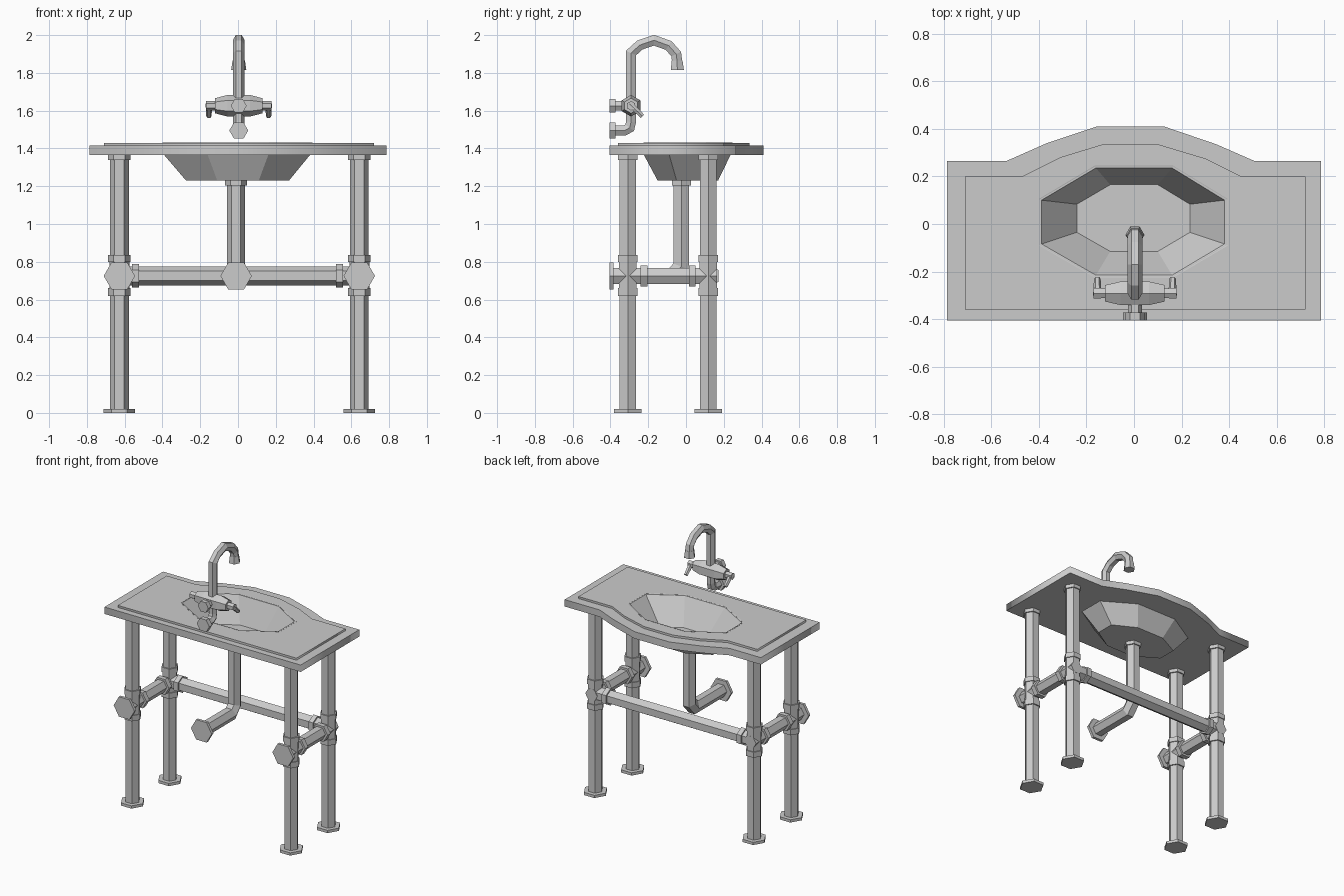
import bpy, bmesh, math
from mathutils import Vector as V

if "Cube" in bpy.data.objects:
    bpy.data.objects.remove(bpy.data.objects["Cube"])

X, Z = V((1, 0, 0)), V((0, 0, 1))


def finish(name, bm):
    bmesh.ops.recalc_face_normals(bm, faces=bm.faces[:])
    me = bpy.data.meshes.new(name)
    bm.to_mesh(me)
    bm.free()
    ob = bpy.data.objects.new(name, me)
    bpy.context.collection.objects.link(ob)
    return ob


def loft(bm, rings):
    loops = [[bm.verts.new(p) for p in r] for r in rings]
    n = len(loops[0])
    for a, b in zip(loops, loops[1:]):
        for i in range(n):
            j = (i + 1) % n
            bm.faces.new((a[i], a[j], b[j], b[i]))
    bm.faces.new(loops[0])
    bm.faces.new(loops[-1])


def pipe(bm, pts, radii, u=X):
    """Six-sided mitred tube; the path is planar and perpendicular to u."""
    pts = [V(p) for p in pts]
    if not isinstance(radii, (list, tuple)):
        radii = [radii] * len(pts)
    rings = []
    for i, p in enumerate(pts):
        d0 = (p - pts[i - 1]).normalized() if i else None
        d1 = (pts[i + 1] - p).normalized() if i < len(pts) - 1 else None
        d0, d1 = d0 or d1, d1 or d0
        t = (d0 + d1).normalized()
        v = u.cross(t) / max(t.dot(d0), 0.3)
        rings.append([p + radii[i] * (u * math.cos(k * math.pi / 3) + v * math.sin(k * math.pi / 3))
                      for k in range(6)])
    loft(bm, rings)


def pipes(name, specs):
    bm = bmesh.new()
    for s in specs:
        pipe(bm, *s)
    return finish(name, bm)


def octagon(x0, x1, xi, ylo, yhi, yilo, yihi, z):
    return [(x0, yihi, z), (-xi, yhi, z), (xi, yhi, z), (x1, yihi, z),
            (x1, yilo, z), (xi, ylo, z), (-xi, ylo, z), (x0, yilo, z)]


def plate(name, outline, hole, z0, z1):
    cu = bpy.data.curves.new(name, 'CURVE')
    cu.dimensions, cu.fill_mode, cu.extrude = '2D', 'BOTH', (z1 - z0) / 2
    for loop in (outline, hole):
        sp = cu.splines.new('POLY')
        sp.points.add(len(loop) - 1)
        for q, p in zip(sp.points, loop):
            q.co = (p[0], p[1], 0, 1)
        sp.use_cyclic_u = True
    ob = bpy.data.objects.new(name, cu)
    ob.location.z = (z0 + z1) / 2
    bpy.context.collection.objects.link(ob)
    bpy.ops.object.select_all(action='DESELECT')
    ob.select_set(True)
    bpy.context.view_layer.objects.active = ob
    bpy.ops.object.convert(target='MESH')


# Countertop slab and raised panel, both open for the basin
hole = octagon(-0.39, 0.385, 0.16, -0.22, 0.238, -0.088, 0.102, 0)
plate("countertop", [(-0.785, -0.405), (0.785, -0.405), (0.785, 0.265), (0.505, 0.265),
                     (0.345, 0.335), (0.125, 0.41), (-0.155, 0.41), (-0.365, 0.34),
                     (-0.535, 0.265), (-0.785, 0.265)], hole, 1.365, 1.415)
plate("raised_panel", [(-0.71, -0.36), (0.72, -0.36), (0.72, 0.2), (0.45, 0.2),
                       (0.3, 0.275), (0.1, 0.335), (-0.13, 0.335), (-0.31, 0.28),
                       (-0.47, 0.2), (-0.71, 0.2)], hole, 1.415, 1.43)

# Basin shell: underside, rim, inner walls, floor
bm = bmesh.new()
loft(bm, [octagon(-0.275, 0.27, 0.11, -0.15, 0.17, -0.05, 0.085, 1.23),
          octagon(-0.39, 0.38, 0.16, -0.222, 0.235, -0.088, 0.102, 1.364),
          octagon(-0.40, 0.395, 0.165, -0.225, 0.245, -0.09, 0.105, 1.431),
          octagon(-0.388, 0.38, 0.16, -0.215, 0.235, -0.084, 0.1, 1.428),
          octagon(-0.24, 0.235, 0.1, -0.115, 0.165, -0.035, 0.083, 1.25)])
finish("basin", bm)

# Legs with feet, top collars and tee fittings
FRONT, BACK, H = -0.308, 0.118, 0.725
for side, x in (("left", -0.628), ("right", 0.642)):
    for end, y in (("front", FRONT), ("back", BACK)):
        def seg(z0, z1, r):
            return ([(x, y, z0), (x, y, z1)], r)
        pipes(f"{side}_{end}_leg", [
            seg(0, 0.02, 0.083), seg(0.02, 1.365, 0.05), seg(1.34, 1.365, 0.06),
            seg(0.62, 0.66, 0.06), seg(0.66, 0.80, 0.053), seg(0.80, 0.835, 0.06)])

    # Side rail running to the wall flange
    def rail(y0, y1, r):
        return ([(x, y0, H), (x, y1, H)], r)
    pipes(f"{side}_rail", [
        rail(-0.405, -0.385, 0.083), rail(-0.385, 0.165, 0.048),
        rail(-0.24, -0.205, 0.064), rail(0.015, 0.05, 0.064)])

# Rear crossbar
def bar(x0, x1, r):
    return ([(x0, BACK, H), (x1, BACK, H)], r, Z)
pipes("rear_crossbar", [bar(-0.628, 0.642, 0.05), bar(-0.56, -0.525, 0.062),
                        bar(0.52, 0.555, 0.062)])

# Drain pipe with elbow and wall flange
D = -0.01
pipes("drain_pipe", [
    ([(D, -0.025, 1.23), (D, -0.025, 0.775), (D, -0.07, H), (D, -0.385, H)], 0.048),
    ([(D, -0.025, 1.205), (D, -0.025, 1.235)], 0.058),
    ([(D, -0.385, H), (D, -0.405, H)], 0.083)])

# Spout
F, FY = 0.004, -0.291
def path(*yz):
    return [(F, y, z) for y, z in yz]
pipes("spout", [
    (path((FY, 1.63), (FY, 1.905), (-0.245, 1.947), (-0.17, 1.973), (-0.092, 1.945),
          (-0.052, 1.90), (-0.047, 1.86)), 0.031),
    (path((-0.047, 1.865), (-0.046, 1.815)), [0.033, 0.04])])

# Mixer body with side spindles
def along(x0, x1, *r):
    return ([(F + x0, FY, 1.626), (F + x1, FY, 1.626)], list(r), Z)
pipes("mixer_body", [
    ([(F + a, FY, 1.626) for a in (-0.125, -0.06, 0.06, 0.125)], [0.04, 0.057, 0.057, 0.04], Z),
    along(-0.165, 0.165, 0.024, 0.024)])

# Lever handles
for side, s in (("left", -1), ("right", 1)):
    hx = F + s * 0.158
    pipes(f"{side}_handle", [
        ([(hx - 0.016, FY, 1.626), (hx + 0.016, FY, 1.626)], 0.025, Z),
        ([(hx, -0.30, 1.637), (hx, -0.23, 1.57)], [0.018, 0.014])])

# Wall inlets for the mixer
pipes("wall_inlets", [
    (path((-0.38, 1.626), (FY, 1.626)), 0.029),
    (path((-0.405, 1.626), (-0.372, 1.626)), 0.042),
    (path((-0.38, 1.495), (-0.325, 1.495), (-0.298, 1.51), (FY, 1.54), (FY, 1.61)), 0.03),
    (path((-0.405, 1.495), (-0.372, 1.495)), 0.05)])
